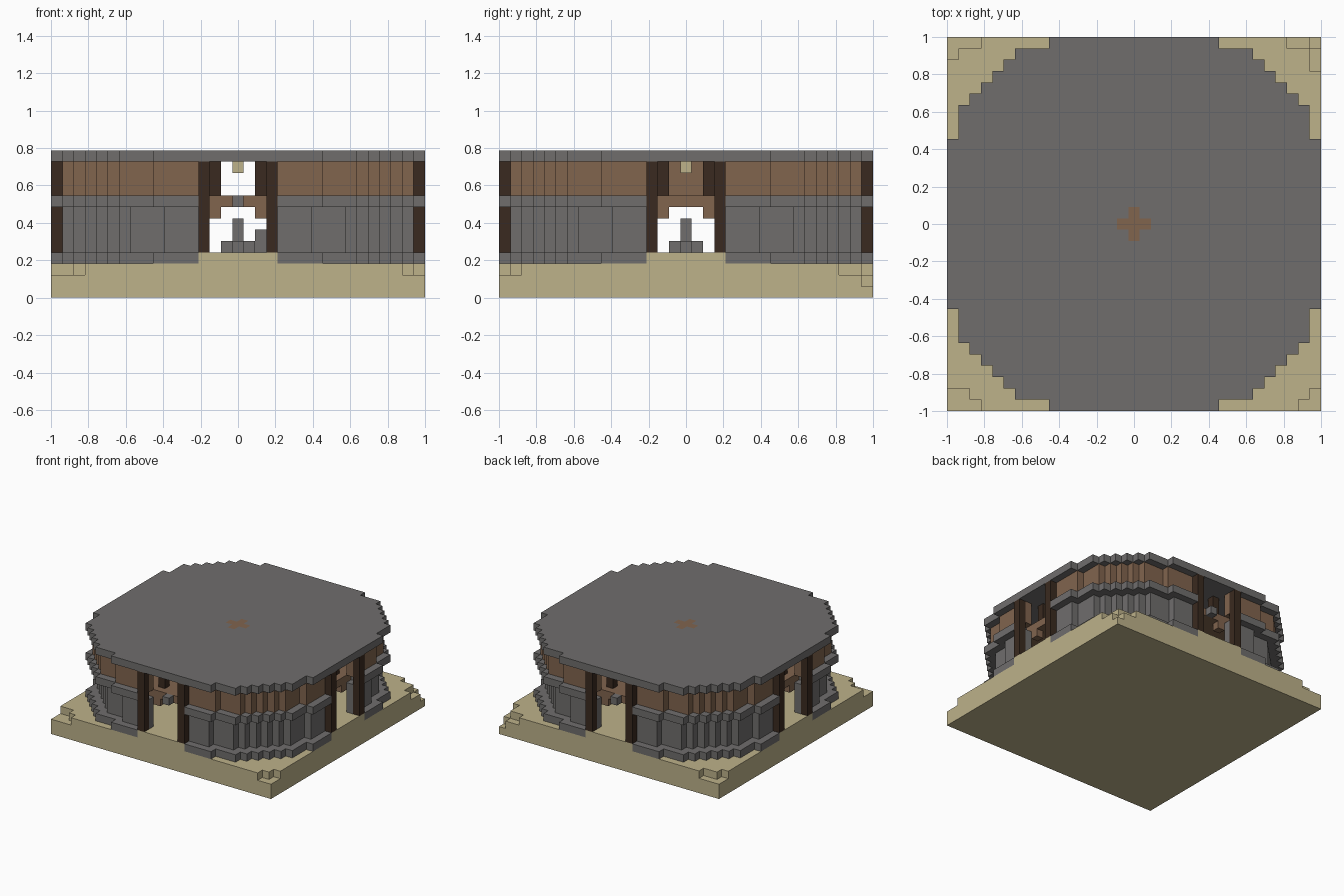
import bpy, bmesh, math
from mathutils import Vector

if "Cube" in bpy.data.objects:
    bpy.data.objects.remove(bpy.data.objects["Cube"])

U = 2 / 33   # block size
R = 16       # blocks from the centre to the edge


def material(name, rgb):
    m = bpy.data.materials.new(name)
    m.use_nodes = True
    m.diffuse_color = (*rgb, 1)
    m.node_tree.nodes["Principled BSDF"].inputs["Base Color"].default_value = (*rgb, 1)
    return m


stone = material("grey stone", (0.16, 0.155, 0.152))
sand = material("pale sand", (0.51, 0.445, 0.255))
wood = material("brown wood", (0.22, 0.128, 0.076))
timber = material("dark timber", (0.042, 0.023, 0.014))

SIDES = [Vector(d) for d in ((1, 0, 0), (-1, 0, 0), (0, 1, 0), (0, -1, 0), (0, 0, 1), (0, 0, -1))]


def blocks(name, cells, mat):
    """Join unit blocks into one shell, keeping only the exposed sides."""
    cells, bm, corners = set(cells), bmesh.new(), {}

    def vert(p):
        key = tuple(round(2 * c) for c in p)
        if key not in corners:
            corners[key] = bm.verts.new((p.x * U, p.y * U, (p.z + 0.5) * U))
        return corners[key]

    for c in cells:
        for d in SIDES:
            if tuple(int(a + b) for a, b in zip(c, d)) in cells:
                continue
            a = Vector((d.y, d.z, d.x))
            b = d.cross(a)
            mid = Vector(c) + d / 2
            bm.faces.new([vert(mid + (a * s + b * t) / 2)
                          for s, t in ((-1, -1), (1, -1), (1, 1), (-1, 1))])
    bmesh.ops.dissolve_limit(bm, angle_limit=math.radians(1), verts=bm.verts[:], edges=bm.edges[:])
    me = bpy.data.meshes.new(name)
    bm.to_mesh(me)
    bm.free()
    me.materials.append(mat)
    ob = bpy.data.objects.new(name, me)
    bpy.context.collection.objects.link(ob)
    return ob


def stack(plan, low, high):
    return {(i, j, k) for i, j in plan for k in range(low, high)}


def erode(plan, diagonal=False):
    near = [(a, b) for a in (-1, 0, 1) for b in (-1, 0, 1) if diagonal or a * b == 0]
    return {(i, j) for i, j in plan if all((i + a, j + b) in plan for a, b in near)}


def doorway(plan, half):
    """Cells in the four door openings."""
    return {(i, j) for i, j in plan if min(abs(i), abs(j)) <= half}


def around(i, j):
    """The four quarter turns of a plan cell."""
    return {(i, j), (-j, i), (-i, -j), (j, -i)}


# Plans: full square, stepped octagon and the recessed wall lines
square = {(i, j) for i in range(-R, R + 1) for j in range(-R, R + 1)}


def reach(j):
    j = abs(j)
    return 16 if j <= 7 else 15 if j <= 10 else 7 if j == 16 else 25 - j


octagon = {(i, j) for i, j in square if abs(i) <= reach(j)}
upper_plan = erode(octagon)
lower_plan = erode(octagon, True)
room = erode(lower_plan, True)

# Ground slab with worn corners
ground = stack(square, 0, 3)
for sx, sy, nx, ny in ((-1, 1, 3, 2), (1, 1, 3, 3), (-1, -1, 3, 2), (1, -1, 2, 2)):
    ground -= {(sx * (R - n), sy * R, 2) for n in range(nx)}
    ground -= {(sx * R, sy * (R - n), 2) for n in range(ny)}
ground -= {(-R + 1, -R + 1, 2), (R, R, 1)}

# Sand floor reaches out through the doors; stone footing surrounds it
footing = octagon - room
footing -= doorway(footing, 3)
blocks("ground", ground | stack(octagon - footing, 3, 4), sand)
blocks("footing", stack(footing, 3, 4), stone)

# Lower stone wall, ledge and upper wooden wall
lower = lower_plan - room
blocks("lower_wall", stack(lower - doorway(lower, 2), 4, 8), stone)
ledge = octagon - room
blocks("ledge", stack(ledge - doorway(ledge, 3), 8, 9), stone)
upper = upper_plan - erode(upper_plan, True)
blocks("upper_wall", stack(upper - doorway(upper, 2), 9, 12), wood)

# Upper floor
blocks("upper_floor", stack(room, 8, 9), wood)

# Roof with a wooden cross set in its middle
cross = around(0, 1) | {(0, 0)}
blocks("roof", stack(octagon - cross, 12, 13), stone)
blocks("roof_cross", stack(cross, 12, 13), wood)
blocks("hanging_lamp", {(0, 0, 11)}, sand)

# Door posts, inner posts and brackets at each of the four doors
blocks("door_posts", stack(around(3, R) | around(-3, R), 4, 12), timber)
blocks("inner_posts", stack(around(2, 13) | around(-2, 13), 9, 12), timber)
blocks("door_brackets", stack(around(2, 14) | around(-2, 14), 7, 9), wood)

# Furnishing seen through the doors
blocks("upper_screen", stack({(-13, j) for j in (-1, 0, 1)}, 9, 12), wood)
blocks("hearth", stack(cross, 4, 5) | stack({(0, 0)}, 5, 7), stone)
blocks("side_steps", stack({(2, 3), (2, 4)}, 4, 6), stone)
blocks("floor_keystones", stack({(0, -15), (0, 15)}, 8, 9), stone)
